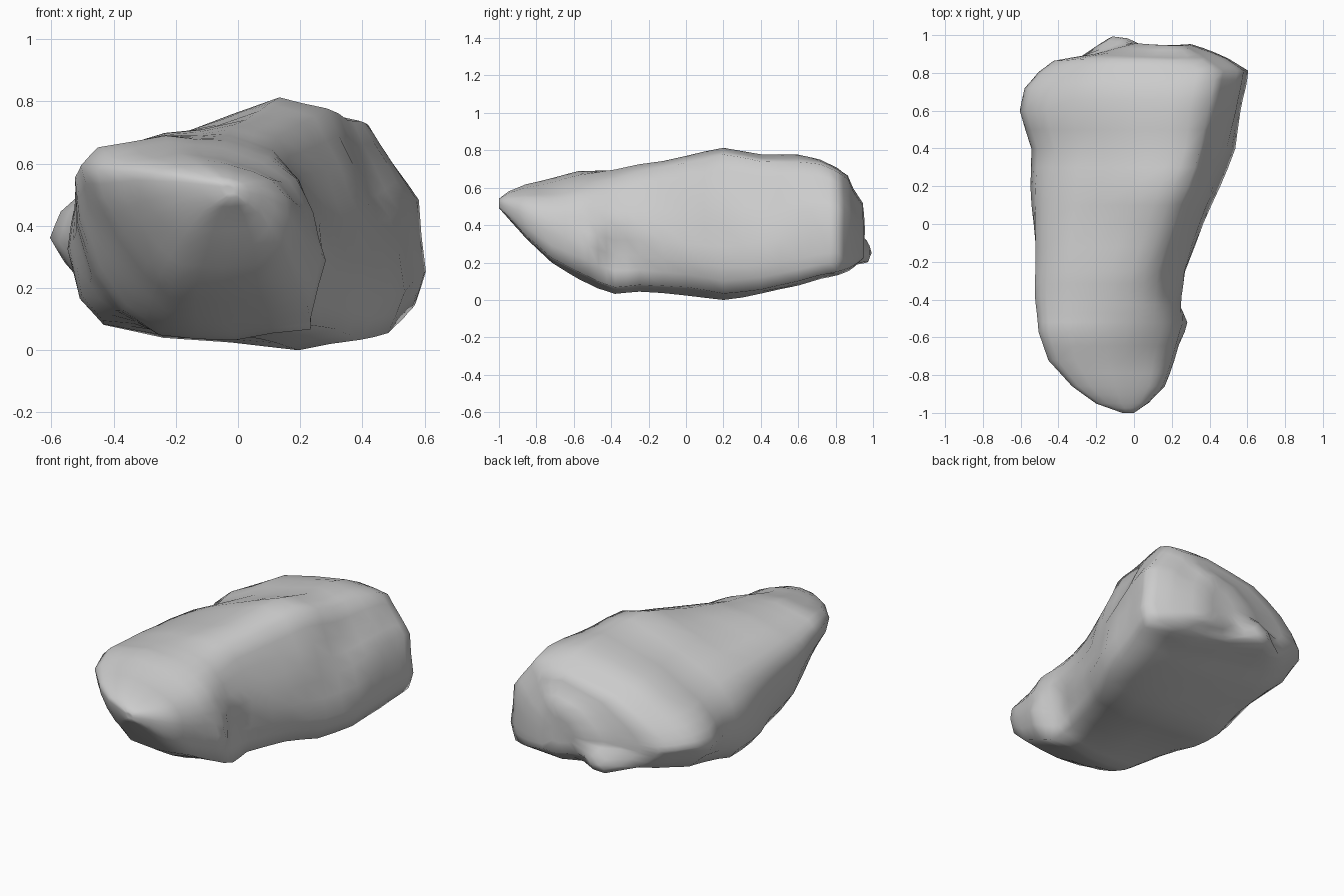
import bpy
import bmesh
from mathutils import Vector, noise

default_cube = bpy.data.objects.get("Cube")
if default_cube:
    bpy.data.objects.remove(default_cube, do_unlink=True)

# Stations along the boulder: y, left x, right x, bottom z, top z
STATIONS = [
    (-1, -.06, .0, .49, .54),
    (-.95, -.2, .08, .43, .58),
    (-.86, -.33, .16, .33, .62),
    (-.72, -.45, .21, .2, .65),
    (-.57, -.5, .26, .11, .69),
    (-.47, -.51, .27, .06, .7),
    (-.38, -.52, .27, .03, .71),
    (-.25, -.53, .28, .04, .74),
    (0, -.54, .37, .03, .77),
    (.2, -.54, .45, 0, .81),
    (.4, -.54, .53, .03, .78),
    (.6, -.6, .57, .08, .77),
    (.72, -.58, .59, .12, .75),
    (.81, -.51, .6, .14, .71),
    (.87, -.43, .5, .16, .67),
    (.9, -.2, .43, .18, .6),
    (.95, 0, .3, .22, .52),
]

# Unit cross-sections, running from the bottom up the left side and over
FRONT = [(.36, .03), (.24, .18), (.12, .4), (.03, .65), (0, .84), (.07, .93), (.35, 1),
         (.6, .96), (.78, .87), (.9, .76), (.98, .58), (1, .35), (.95, .07), (.6, 0)]
MIDDLE = [(.3, .05), (.1, .08), (.03, .17), (0, .4), (.02, .61), (.1, .74), (.38, .87),
          (.68, 1), (.83, .96), (.91, .74), (.97, .47), (1, .22), (.94, .04), (.75, 0)]
BACK = [(.32, .08), (.14, .17), (.04, .32), (0, .41), (.03, .51), (.12, .65), (.33, .87),
        (.68, 1), (.85, .95), (.92, .77), (.98, .6), (1, .2), (.97, .03), (.7, 0)]
FRONT_Y, MIDDLE_Y, BACK_Y = -.6, .1, .7

# Local knobs and hollows: centre, push, radius
PUSHES = [
    ((-.11, .9, .2), (0, .1, 0), .15),
    ((.27, -.37, .25), (-.05, 0, 0), .15),
    ((.27, -.5, .28), (.02, 0, 0), .12),
    ((.48, .4, .6), (-.03, 0, -.02), .2),
]


def blend(first, second, factor):
    factor = max(0, min(1, factor))
    return [Vector(a).lerp(Vector(b), factor) for a, b in zip(first, second)]


def section_at(y):
    if y < MIDDLE_Y:
        return blend(FRONT, MIDDLE, (y - FRONT_Y) / (MIDDLE_Y - FRONT_Y))
    return blend(MIDDLE, BACK, (y - MIDDLE_Y) / (BACK_Y - MIDDLE_Y))


def loft(bm):
    rings = []
    for y, left, right, bottom, top in STATIONS:
        ring = [bm.verts.new((left + (right - left) * u, y, bottom + (top - bottom) * v))
                for u, v in section_at(y)]
        rings.append(ring)
    for lower, upper in zip(rings, rings[1:]):
        for i in range(len(lower)):
            bm.faces.new((lower[i - 1], lower[i], upper[i], upper[i - 1]))
    for ring in (rings[0], rings[-1]):
        cap = bm.faces.new(ring)
        bmesh.ops.poke(bm, faces=[cap])


def weather(bm):
    # Push out the knobs, then roughen along the normals
    for vert in bm.verts:
        for centre, push, radius in PUSHES:
            distance = (vert.co - Vector(centre)).length / radius
            if distance < 1:
                vert.co += Vector(push) * (1 - distance * distance)
    bm.normal_update()
    moves = [(v, v.normal * noise.noise(v.co * 4) * .014) for v in bm.verts]
    for vert, move in moves:
        vert.co += move
        vert.co.z = max(vert.co.z, 0)


# Rock material
stone = bpy.data.materials.new("grey stone")
stone.use_nodes = True
colour = (.6, .6, .6, 1)
stone.diffuse_color = colour
stone.node_tree.nodes["Principled BSDF"].inputs["Base Color"].default_value = colour

# Boulder
bm = bmesh.new()
loft(bm)
bmesh.ops.recalc_face_normals(bm, faces=bm.faces)
bmesh.ops.subdivide_edges(bm, edges=bm.edges, cuts=1, use_grid_fill=True)
weather(bm)
bmesh.ops.recalc_face_normals(bm, faces=bm.faces)
mesh = bpy.data.meshes.new("boulder")
bm.to_mesh(mesh)
bm.free()
mesh.materials.append(stone)
for polygon in mesh.polygons:
    polygon.use_smooth = True
boulder = bpy.data.objects.new("boulder", mesh)
bpy.context.collection.objects.link(boulder)
